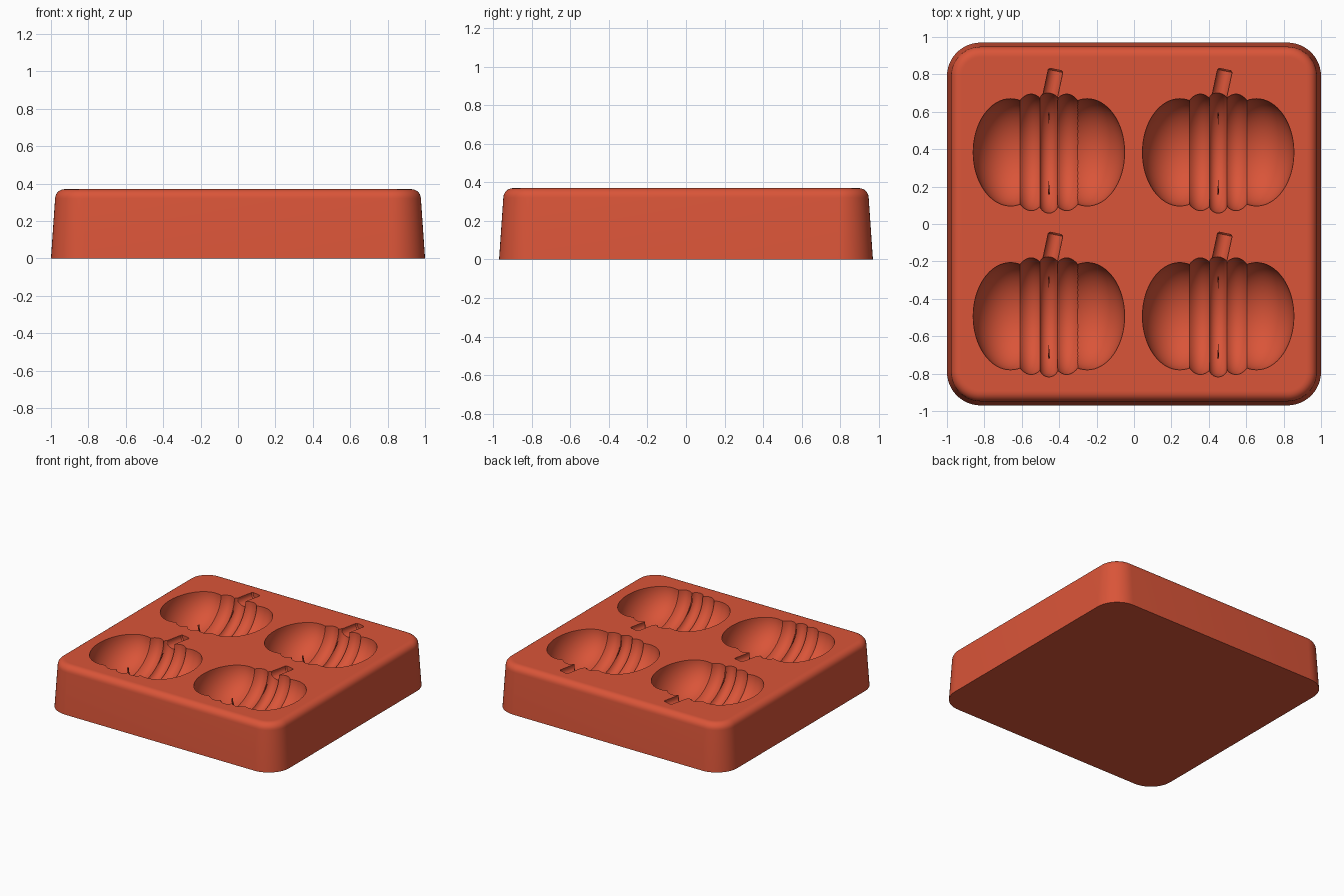
import bpy, bmesh, math
from mathutils import Vector, Matrix

cube = bpy.data.objects.get("Cube")
if cube:
    bpy.data.objects.remove(cube, do_unlink=True)

TOP = 0.37
RIM = TOP + 0.002

red = bpy.data.materials.new("terracotta red")
red.use_nodes = True
red.diffuse_color = (0.70, 0.09, 0.04, 1)
red.node_tree.nodes["Principled BSDF"].inputs["Base Color"].default_value = red.diffuse_color


def finish(bm, name):
    bmesh.ops.recalc_face_normals(bm, faces=bm.faces)
    mesh = bpy.data.meshes.new(name)
    bm.to_mesh(mesh)
    bm.free()
    mesh.materials.append(red)
    obj = bpy.data.objects.new(name, mesh)
    bpy.context.collection.objects.link(obj)
    return obj


def loft(rings, name):
    """Skin a list of closed point rings and cap both ends."""
    bm = bmesh.new()
    loops = [[bm.verts.new(p) for p in ring] for ring in rings]
    n = len(loops[0])
    for a, b in zip(loops, loops[1:]):
        for i in range(n):
            j = (i + 1) % n
            bm.faces.new((a[i], a[j], b[j], b[i]))
    bm.faces.new(loops[0][::-1])
    bm.faces.new(loops[-1])
    return finish(bm, name)


def rounded_rect(inset, z, radius=0.18, steps=12):
    r = radius - inset
    pts = []
    for k, (sx, sy) in enumerate([(1, 1), (-1, 1), (-1, -1), (1, -1)]):
        for i in range(steps + 1):
            a = math.pi / 2 * (k + i / steps)
            pts.append((sx * (1 - radius) + r * math.cos(a),
                        sy * (0.97 - radius) + r * math.sin(a), z))
    return pts


def lobe(center, radii):
    bm = bmesh.new()
    bmesh.ops.create_uvsphere(bm, u_segments=64, v_segments=36, radius=1)
    bmesh.ops.transform(bm, matrix=Matrix.Translation(center) @ Matrix.Diagonal((*radii, 1)),
                        verts=bm.verts)
    return finish(bm, "lobe_cutter")


def rib(center, half_length, depth, radius):
    """Round bar bent along a half ellipse under the surface."""
    rings = []
    for i in range(45):
        t = math.radians(-10 + 200 * i / 44)
        p = center + Vector((0, half_length * math.cos(t), -depth * math.sin(t)))
        normal = Vector((0, depth * math.cos(t), -half_length * math.sin(t))).normalized()
        ring = []
        for k in range(24):
            a = math.tau * k / 24
            ring.append(p + radius * (Vector((math.cos(a), 0, 0)) + normal * math.sin(a)))
        rings.append(ring)
    return loft(rings, "rib_cutter")


def stem(start, end, r0, r1):
    axis = (end - start).normalized()
    side = axis.cross(Vector((0, 0, 1))).normalized()
    up = side.cross(axis)
    rings = []
    for p, r in ((start, r0), (end - axis * 0.008, r1), (end, r1 - 0.008)):
        rings.append([p + r * (side * math.cos(a) + up * math.sin(a))
                      for a in (math.tau * (k + 0.3) / 24 for k in range(24))])
    return loft(rings, "stem_cutter")


# Tray block with tapered walls and a rounded top edge
FILLET = 0.05
profile = [(0, 0)]
for i in range(7):
    a = math.pi / 2 * i / 6
    profile.append((0.022 + FILLET * (1 - math.cos(a)), TOP - FILLET * (1 - math.sin(a))))
profile.append((0.08, TOP))
tray = loft([rounded_rect(inset, z) for inset, z in profile], "mould_tray")

# Four pumpkin cavities
cutters = []
for x in (-0.455, 0.45):
    for y in (0.383, -0.493):
        c = Vector((x, y, RIM))
        for side in (-1, 1):
            cutters.append(lobe(c + Vector((side * 0.205, 0, 0)), (0.2, 0.287, 0.23)))
            cutters.append(lobe(c + Vector((side * 0.095, 0, 0)), (0.13, 0.312, 0.25)))
        cutters.append(rib(c, 0.275, 0.215, 0.05))
        cutters.append(stem(c + Vector((-0.015, 0.2, -0.015)),
                            c + Vector((0.037, 0.443, -0.015)), 0.042, 0.042))

bpy.ops.object.select_all(action="DESELECT")
bpy.context.view_layer.objects.active = tray
tray.select_set(True)
for cutter in cutters:
    cutter.hide_render = True
    mod = tray.modifiers.new("cavity", "BOOLEAN")
    mod.operation = "DIFFERENCE"
    mod.solver = "EXACT"
    mod.object = cutter
    bpy.ops.object.modifier_apply(modifier=mod.name)
    bpy.data.objects.remove(cutter, do_unlink=True)

bpy.ops.object.shade_smooth_by_angle(angle=math.radians(30))
